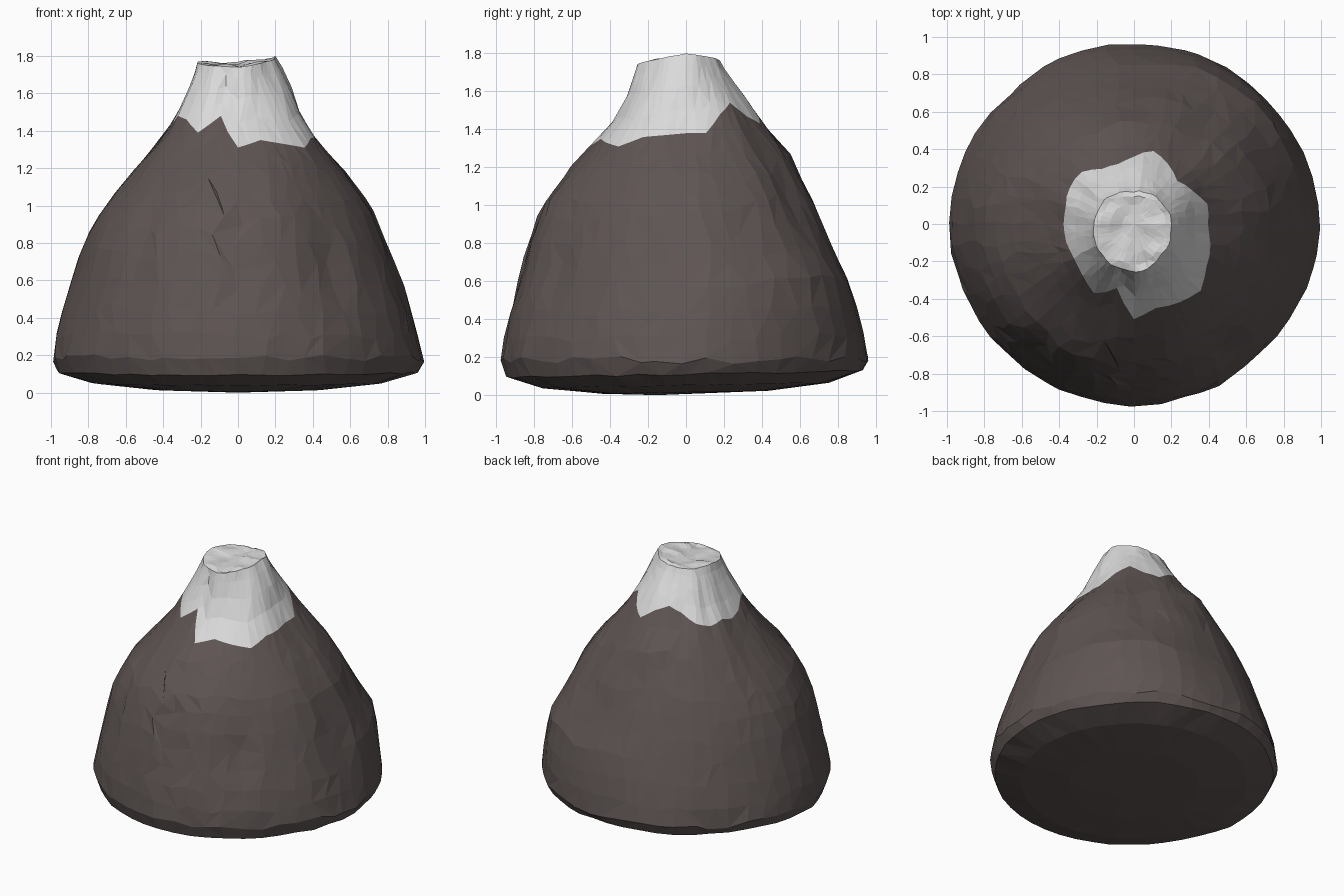
import bpy, bmesh, math, random
from mathutils import Vector, noise

random.seed(4)
cube = bpy.data.objects.get("Cube")
if cube:
    bpy.data.objects.remove(cube, do_unlink=True)

COLUMNS = 48

# Slope radius by height, for eight directions counted from the left side
HEIGHTS = [0.1, 0.2, 0.4, 0.6, 0.8, 1.0, 1.2, 1.3, 1.4, 1.5, 1.6, 1.7, 1.8]
SLOPES = [
    [1.00, 1.00, 0.94, 0.87, 0.80, 0.72, 0.56, 0.46, 0.38, 0.33, 0.30, 0.26, 0.20],
    [0.95, 0.97, 0.96, 0.94, 0.81, 0.71, 0.59, 0.50, 0.42, 0.35, 0.28, 0.22, 0.18],
    [0.95, 0.97, 0.92, 0.85, 0.76, 0.68, 0.57, 0.53, 0.43, 0.36, 0.29, 0.21, 0.15],
    [0.94, 0.97, 0.92, 0.85, 0.78, 0.69, 0.57, 0.51, 0.42, 0.34, 0.29, 0.23, 0.18],
    [0.96, 1.00, 0.95, 0.89, 0.83, 0.71, 0.55, 0.46, 0.38, 0.32, 0.27, 0.23, 0.21],
    [0.95, 0.97, 0.94, 0.90, 0.85, 0.75, 0.57, 0.49, 0.42, 0.37, 0.31, 0.26, 0.22],
    [0.95, 0.98, 0.94, 0.89, 0.84, 0.77, 0.62, 0.52, 0.42, 0.34, 0.30, 0.27, 0.24],
    [0.94, 0.97, 0.93, 0.86, 0.79, 0.71, 0.58, 0.51, 0.42, 0.35, 0.30, 0.25, 0.21],
]
# Lower edge of the snow, one height every 15 degrees
SNOW = [1.38, 1.38, 1.48, 1.54, 1.47, 1.43, 1.50, 1.54, 1.50, 1.44, 1.41, 1.43,
        1.40, 1.42, 1.48, 1.46, 1.39, 1.48, 1.31, 1.35, 1.33, 1.31, 1.36, 1.37]
# Gullies (positive) and ribs (negative): angle, half width, low, high, depth
GULLIES = [
    (272, 8, 0.4, 1.25, 0.03), (306, 9, 0.4, 0.95, 0.03), (232, 9, 0.4, 1.3, 0.02),
    (55, 13, 0.8, 1.4, 0.03), (357, 8, 0.2, 1.2, 0.02), (100, 14, 1.1, 1.42, -0.02),
    (258, 8, 1.45, 1.75, 0.03),
]


def lerp_table(xs, ys, x):
    for i in range(len(xs) - 1):
        if x <= xs[i + 1]:
            t = max(0, (x - xs[i]) / (xs[i + 1] - xs[i]))
            return ys[i] + (ys[i + 1] - ys[i]) * t
    return ys[-1]


def around(values, angle):
    """Interpolate a list of values spread evenly round the circle."""
    f = angle / math.tau * len(values) % len(values)
    i = int(f)
    return values[i] + (values[(i + 1) % len(values)] - values[i]) * (f - i)


def radius(angle, z):
    r = around([lerp_table(HEIGHTS, s, z) for s in SLOPES], angle)
    for deg, half, low, high, depth in GULLIES:
        off = abs((math.degrees(angle) - deg + 180) % 360 - 180) / half
        up = (z - low) / (high - low)
        if off < 1 and 0 < up < 1:
            r -= depth * (1 - off) * math.sin(math.pi * up) ** 0.6
    p = Vector((math.cos(angle) * 4, math.sin(angle) * 4, z * 2.5))
    return r + 0.012 * noise.noise(p)


def point(angle, z):
    r = radius(angle, z)
    return Vector((r * math.cos(angle), r * math.sin(angle), z))


def material(name, colour):
    m = bpy.data.materials.new(name)
    m.use_nodes = True
    m.diffuse_color = (*colour, 1)
    m.node_tree.nodes["Principled BSDF"].inputs["Base Color"].default_value = (*colour, 1)
    return m


def loft(name, rings, tip, mat):
    """Skin a stack of rings with irregular triangles and close it at the tip."""
    bm = bmesh.new()
    rows = [[bm.verts.new(p) for p in ring] for ring in rings]
    end = bm.verts.new(tip)
    for a, b in zip(rows, rows[1:]):
        for i in range(COLUMNS):
            j = (i + 1) % COLUMNS
            if random.random() < 0.5:
                bm.faces.new((a[i], a[j], b[j]))
                bm.faces.new((a[i], b[j], b[i]))
            else:
                bm.faces.new((a[i], a[j], b[i]))
                bm.faces.new((a[j], b[j], b[i]))
    for i in range(COLUMNS):
        bm.faces.new((rows[-1][i], rows[-1][(i + 1) % COLUMNS], end))
    # Upward lofts already face out, downward ones need turning
    if tip[2] < rings[0][0].z:
        bmesh.ops.reverse_faces(bm, faces=bm.faces)
    mesh = bpy.data.meshes.new(name)
    bm.to_mesh(mesh)
    bm.free()
    mesh.materials.append(mat)
    obj = bpy.data.objects.new(name, mesh)
    bpy.context.collection.objects.link(obj)


rock = material("dark_rock", (0.112, 0.09, 0.087))
snow = material("pale_snow", (0.70, 0.70, 0.70))

angles = [math.tau * i / COLUMNS for i in range(COLUMNS)]
snow_edge = [point(a, around(SNOW, a)) for a in angles]

# Rocky slope, from the snow edge down to the foot
slope = [snow_edge]
for t in (0.92, 0.83, 0.74, 0.65, 0.55, 0.45, 0.34, 0.23, 0.12, 0.02):
    ring = []
    for a in angles:
        z = 0.16 + (around(SNOW, a) - 0.16) * t + random.uniform(-0.02, 0.02)
        ring.append(point(a + random.uniform(-0.04, 0.04), z))
    slope.append(ring)

# Rounded foot and shallow bowl underneath, lowest towards the front
for scale, z, rough in ((0.965, 0.112, 0.008), (0.78, 0.052, 0.003), (0.45, 0.015, 0)):
    ring = []
    for a in angles:
        p = point(a, 0.2) * scale
        p.z = z + 0.018 * p.y + random.uniform(-rough, rough)
        ring.append(p)
    slope.append(ring)
loft("rock_slope", slope, (0, -0.15, 0), rock)

# Snow cap, from its ragged edge up to the rim and over the lumpy summit
RIM = [1.80, 1.78, 1.76, 1.76, 1.77, 1.75, 1.74, 1.77]
cap = [snow_edge]
for t in (0.3, 0.6, 0.85, 1.0):
    ring = []
    for a in angles:
        low = around(SNOW, a)
        z = low + (around(RIM, a) - low) * t
        ring.append(point(a + random.uniform(-0.03, 0.03), z))
    cap.append(ring)
for scale in (0.85, 0.6, 0.3):
    ring = []
    for p in cap[4]:
        x, y = p.x * scale, p.y * scale
        lump = 0.02 * noise.noise(Vector((x * 9, y * 9, 0)))
        ring.append(Vector((x, y, 1.755 + (p.z - 1.755) * scale + lump)))
    cap.append(ring)
loft("snow_cap", cap, (0, 0, 1.755), snow)
